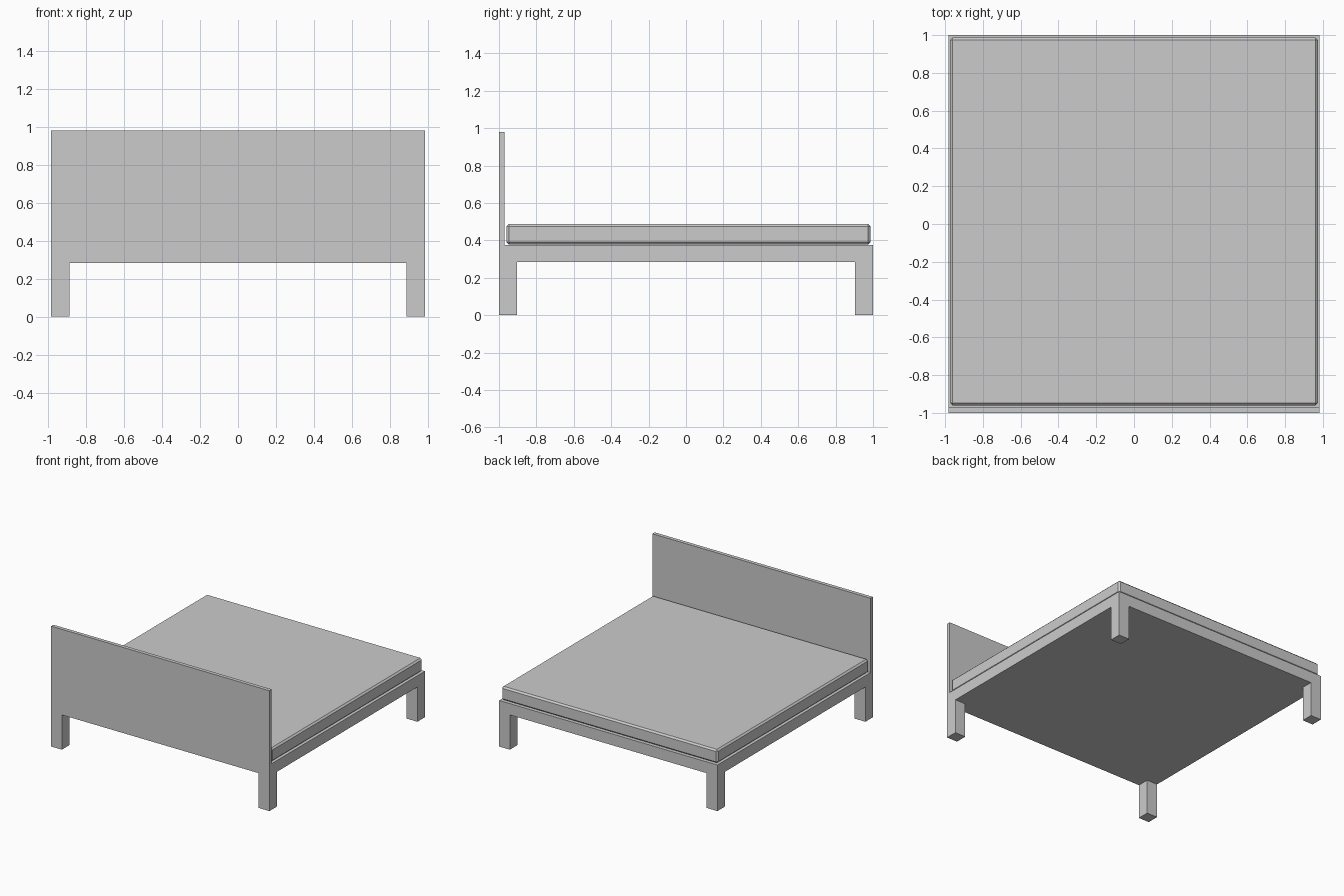
import bpy
import bmesh

cube = bpy.data.objects.get("Cube")
if cube:
    bpy.data.objects.remove(cube, do_unlink=True)

GREY = (0.6, 0.6, 0.6, 1.0)
grey = bpy.data.materials.new("light_grey")
grey.use_nodes = True
grey.diffuse_color = GREY
grey.node_tree.nodes["Principled BSDF"].inputs["Base Color"].default_value = GREY


def box(name, low, high, bevel=0.0):
    """Axis-aligned box between two corners, optionally chamfered."""
    bm = bmesh.new()
    bmesh.ops.create_cube(bm, size=1)
    for v in bm.verts:
        for i in range(3):
            v.co[i] = low[i] if v.co[i] < 0 else high[i]
    if bevel:
        bmesh.ops.bevel(bm, geom=bm.edges[:], offset=bevel, segments=1, affect='EDGES')
    mesh = bpy.data.meshes.new(name)
    bm.to_mesh(mesh)
    bm.free()
    mesh.materials.append(grey)
    obj = bpy.data.objects.new(name, mesh)
    bpy.context.collection.objects.link(obj)
    return obj


W, L = 0.983, 1.0          # half width and half length
LEG, UNDER, DECK = 0.096, 0.283, 0.375

# Platform and headboard
box("bed_platform", (-W, -L, UNDER), (W, L, DECK))
box("headboard", (-W, -L, DECK), (W, -0.97, 0.98))

# Chamfered mattress
box("mattress", (-0.973, -0.96, 0.377), (0.973, 0.987, 0.487), 0.013)

# Four corner legs
for side, sx in (("left", 1), ("right", -1)):
    for end, sy in (("front", -1), ("back", 1)):
        xs = sorted((sx * W, sx * (W - LEG)))
        ys = sorted((sy * L, sy * (L - LEG)))
        box(f"{end}_{side}_leg", (xs[0], ys[0], 0), (xs[1], ys[1], UNDER))
